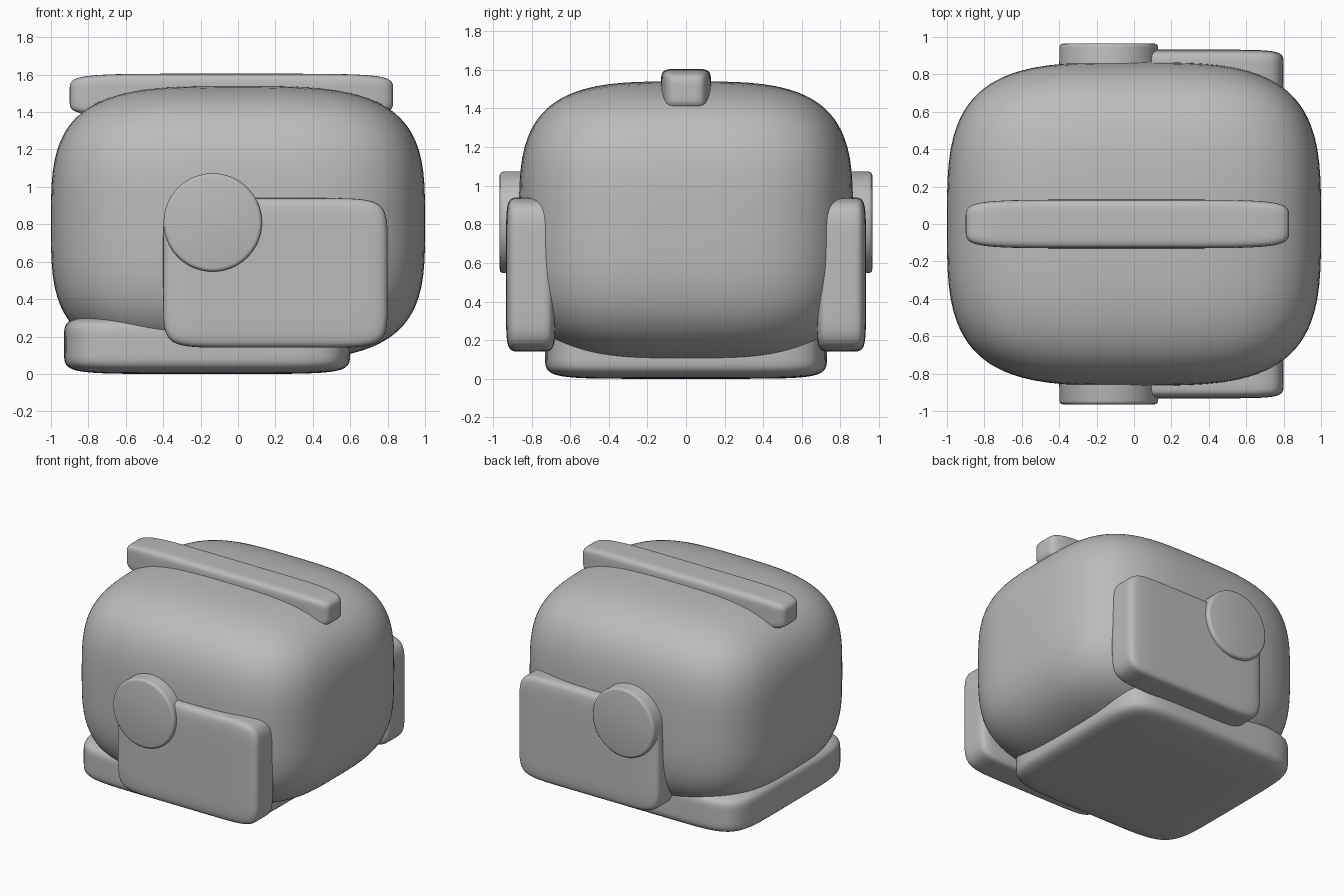
import bpy, bmesh, math

if "Cube" in bpy.data.objects:
    bpy.data.objects.remove(bpy.data.objects["Cube"])

grey = bpy.data.materials.new("light grey")
grey.diffuse_color = (0.5, 0.5, 0.5, 1)
grey.use_nodes = True
grey.node_tree.nodes["Principled BSDF"].inputs["Base Color"].default_value = grey.diffuse_color


def finish(name, bm, smooth_angle):
    bmesh.ops.recalc_face_normals(bm, faces=bm.faces)
    mesh = bpy.data.meshes.new(name)
    bm.to_mesh(mesh)
    bm.free()
    mesh.materials.append(grey)
    ob = bpy.data.objects.new(name, mesh)
    bpy.context.collection.objects.link(ob)
    bpy.ops.object.select_all(action='DESELECT')
    ob.select_set(True)
    bpy.context.view_layer.objects.active = ob
    bpy.ops.object.shade_smooth_by_angle(angle=math.radians(smooth_angle))
    return ob


def soft_box(name, x, y, z, n, cuts=23):
    """Rounded box filling the given (min, max) ranges; higher n is squarer."""
    bm = bmesh.new()
    bmesh.ops.create_cube(bm, size=2)
    bmesh.ops.subdivide_edges(bm, edges=bm.edges[:], cuts=cuts, use_grid_fill=True)
    for v in bm.verts:
        p = [math.sin(c * math.pi / 2) for c in v.co]   # denser near the edges
        k = sum(abs(c) ** n for c in p) ** (-1 / n)
        v.co = [(lo + hi) / 2 + c * k * (hi - lo) / 2
                for c, (lo, hi) in zip(p, (x, y, z))]
    return finish(name, bm, 60)


def disc(name, x, z, radius, y_in, y_out):
    """Short cylinder along y with a softened outer rim."""
    side = 1 if y_out > 0 else -1
    bm = bmesh.new()
    bmesh.ops.create_cone(bm, cap_ends=True, segments=64, radius1=radius,
                          radius2=radius, depth=abs(y_out - y_in))
    rim = [e for e in bm.edges if all(v.co.z > 0 for v in e.verts)]
    bmesh.ops.bevel(bm, geom=rim, offset=0.02, segments=3, profile=0.5,
                    affect='EDGES')
    for v in bm.verts:
        a, b, c = v.co
        v.co = (x + a, (y_in + y_out) / 2 + side * c, z + b)
    return finish(name, bm, 35)


# main shell
soft_box("rounded_body", (-1, 1), (-0.865, 0.865), (0.07, 1.54), 3.5, 31)

# foot plate and top ridge
soft_box("base", (-0.93, 0.6), (-0.73, 0.73), (0, 0.315), 6.5)
soft_box("top_bar", (-0.9, 0.83), (-0.13, 0.13), (1.375, 1.605), 6)

# side panels and round caps, mirrored front to back
for s, label in ((-1, "front"), (1, "back")):
    soft_box(label + "_panel", (-0.4, 0.8), sorted((s * 0.675, s * 0.932)),
             (0.14, 0.94), 8)
    disc(label + "_disc", -0.135, 0.81, 0.263, s * 0.7, s * 0.965)
